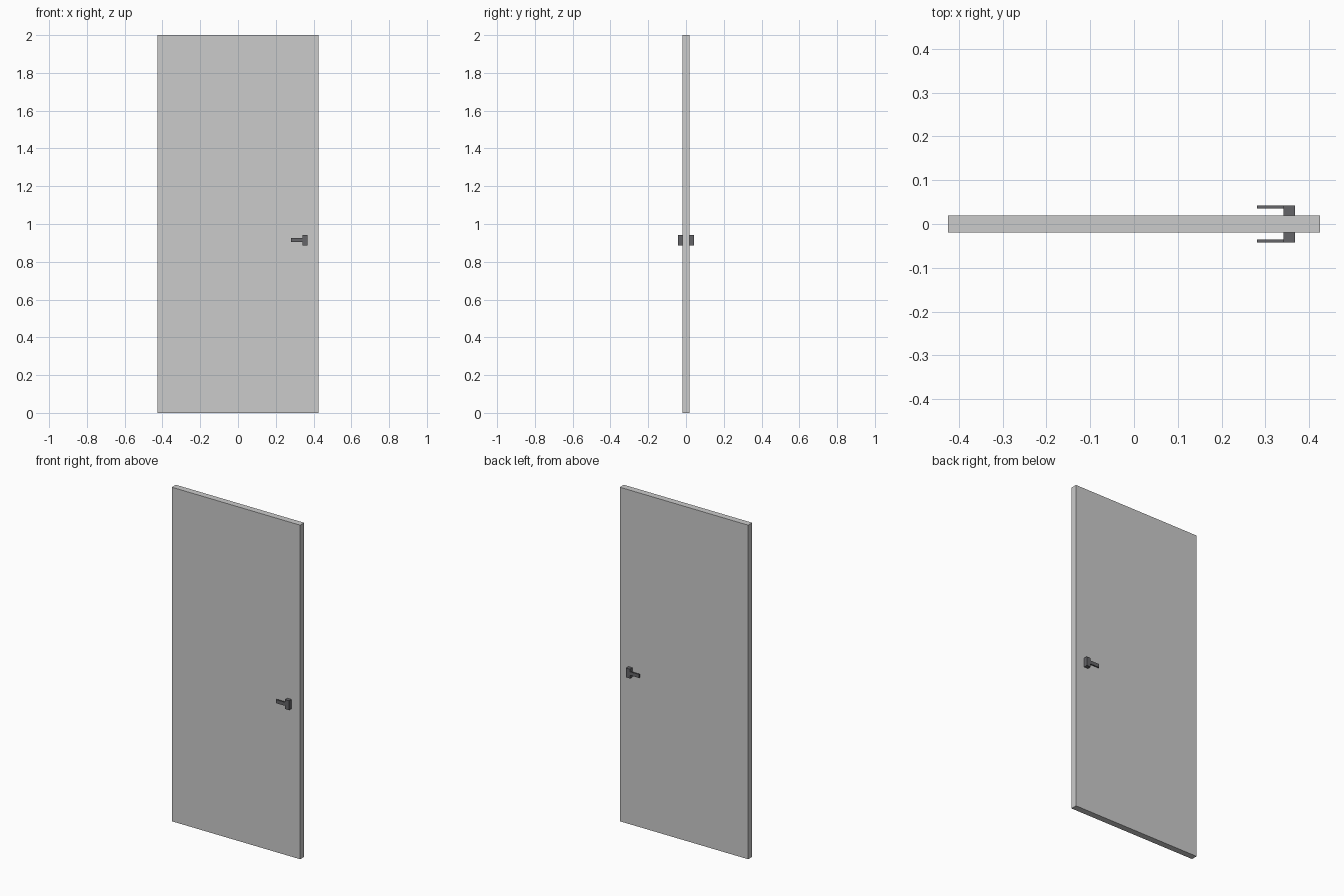
import bpy
import bmesh
from mathutils import Vector

if "Cube" in bpy.data.objects:
    bpy.data.objects.remove(bpy.data.objects["Cube"])


def material(name, color):
    mat = bpy.data.materials.new(name)
    mat.diffuse_color = color
    mat.use_nodes = True
    mat.node_tree.nodes["Principled BSDF"].inputs["Base Color"].default_value = mat.diffuse_color
    return mat


def box(name, low, high, mat=None):
    """Box between two opposite corners."""
    low, high = Vector(low), Vector(high)
    bm = bmesh.new()
    bmesh.ops.create_cube(bm, size=1)
    bmesh.ops.scale(bm, vec=high - low, verts=bm.verts)
    bmesh.ops.translate(bm, vec=(low + high) / 2, verts=bm.verts)
    mesh = bpy.data.meshes.new(name)
    bm.to_mesh(mesh)
    bm.free()
    obj = bpy.data.objects.new(name, mesh)
    bpy.context.collection.objects.link(obj)
    if mat:
        mesh.materials.append(mat)
    return obj


def mirror_y(obj):
    """Repeat a part on the back of the door."""
    mod = obj.modifiers.new("both_sides", 'MIRROR')
    mod.use_axis = (False, True, False)
    mod.use_mirror_merge = False


HALF = 0.019    # half the panel thickness
FRONT = 0.0425  # how far the handles reach from the middle

dark = material("dark_metal", (0.13, 0.13, 0.14, 1))

# Door leaf
box("door_panel", (-0.425, -HALF, 0), (0.425, HALF, 2))

# Handle block and lever, on both faces
mirror_y(box("handle_block", (0.341, -FRONT, 0.886), (0.368, -HALF, 0.942), dark))
mirror_y(box("handle_lever", (0.281, -FRONT, 0.905), (0.341, -0.035, 0.926), dark))
